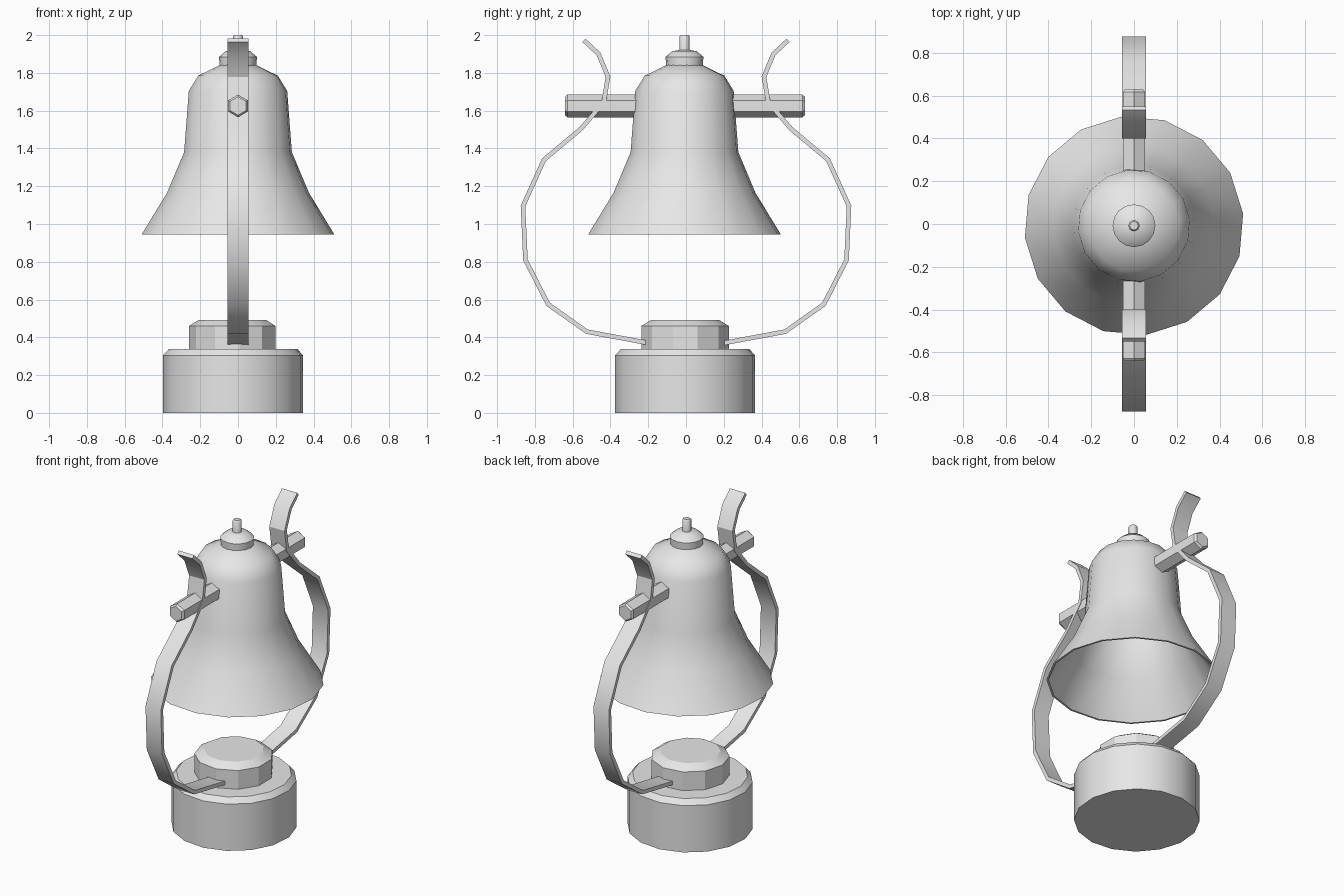
import bpy
import bmesh
from math import sin, cos, pi, radians
from mathutils import Vector, Matrix

if "Cube" in bpy.data.objects:
    bpy.data.objects.remove(bpy.data.objects["Cube"], do_unlink=True)

metal = bpy.data.materials.new("plain_grey")
metal.use_nodes = True
GREY = (0.8, 0.8, 0.8, 1)
metal.diffuse_color = GREY
for node in metal.node_tree.nodes:
    if node.type == "BSDF_PRINCIPLED":
        node.inputs["Base Color"].default_value = GREY


def finish(name, bm, angle):
    """Clean the mesh, shade it smooth below the angle and link it."""
    bmesh.ops.remove_doubles(bm, verts=bm.verts, dist=1e-5)
    bmesh.ops.recalc_face_normals(bm, faces=bm.faces)
    mesh = bpy.data.meshes.new(name)
    bm.to_mesh(mesh)
    bm.free()
    mesh.materials.append(metal)
    mesh.shade_smooth()
    mesh.set_sharp_from_angle(angle=radians(angle))
    obj = bpy.data.objects.new(name, mesh)
    bpy.context.collection.objects.link(obj)
    return obj


def lathe(name, profile, sides, centre=(0, 0, 0), phase=0, angle=30, turn=None):
    """Spin a (radius, height) profile around z, then turn and place it."""
    bm = bmesh.new()
    rings = []
    for r, z in profile:
        if r == 0:
            rings.append([bm.verts.new((0, 0, z))] * sides)
            continue
        ring = []
        for i in range(sides):
            a = radians(phase) + 2 * pi * i / sides
            ring.append(bm.verts.new((r * cos(a), r * sin(a), z)))
        rings.append(ring)
    for low, high in zip(rings, rings[1:]):
        for i in range(sides):
            j = (i + 1) % sides
            corners = list(dict.fromkeys((low[i], low[j], high[j], high[i])))
            bm.faces.new(corners)
    if turn:
        bm.transform(turn)
    bmesh.ops.translate(bm, verts=bm.verts, vec=centre)
    return finish(name, bm, angle)


def strap(name, path, side, width=0.11, thick=0.024):
    """Flat bent bar following a (y, z) path, mitred at every bend."""
    pts = [Vector(p) for p in path]
    bm = bmesh.new()
    rings = []
    for i, p in enumerate(pts):
        before = (p - pts[max(i - 1, 0)]).normalized()
        after = (pts[min(i + 1, len(pts) - 1)] - p).normalized()
        tangent = (before + after).normalized()
        normal = Vector((-tangent.y, tangent.x))
        solid = after if after.length else before
        half = thick / 2 / max(tangent.dot(solid), 0.5)
        a, b = p + normal * half, p - normal * half
        rings.append([bm.verts.new((x, side * q.x, q.y)) for x, q in
                      ((-width / 2, a), (width / 2, a), (width / 2, b), (-width / 2, b))])
    for low, high in zip(rings, rings[1:]):
        for i in range(4):
            j = (i + 1) % 4
            bm.faces.new((low[i], low[j], high[j], high[i]))
    bm.faces.new(rings[0])
    bm.faces.new(rings[-1])
    return finish(name, bm, 30)


# Base: wide drum with a chamfered rim, and a smaller faceted drum on it
base_at = (-0.026, -0.005, 0)
lathe("base", [(0, 0), (0.372, 0), (0.372, 0.305), (0.342, 0.338), (0, 0.338)],
      16, base_at, phase=6)
lathe("base_cap", [(0, 0.33), (0.234, 0.33), (0.234, 0.46), (0.18, 0.493), (0, 0.493)],
      11, base_at, phase=-81.6)

# Bell: thin open shell
outer = [(0.513, 0.945), (0.378, 1.165), (0.287, 1.38), (0.262, 1.705),
         (0.212, 1.785), (0.088, 1.845), (0, 1.85)]
inner = [(max(r - 0.012, 0), z - (0.012 if i > 3 else 0))
         for i, (r, z) in enumerate(outer)]
lathe("bell", inner[::-1] + outer, 16, (0, -0.008, 0), phase=6.3, angle=40)

# Knob and pin on the crown
lathe("knob", [(0, 1.84), (0.098, 1.84), (0.1, 1.885), (0.065, 1.915), (0, 1.925)],
      16, (0, -0.008, 0), angle=45)
lathe("knob_pin", [(0, 1.9), (0.027, 1.9), (0.027, 1.992), (0.02, 2.0), (0, 2.0)],
      8, (0, -0.008, 0), angle=50)

# Hexagonal axle through the bell
lathe("axle", [(0, -0.635), (0.049, -0.635), (0.06, -0.622),
               (0.06, 0.622), (0.049, 0.635), (0, 0.635)],
      6, (0, -0.006, 1.625), phase=90, turn=Matrix.Rotation(pi / 2, 4, "X"))

# Pair of bent straps holding the axle
bend = [(0.2, 0.37), (0.525, 0.43), (0.73, 0.575), (0.85, 0.81), (0.863, 1.095),
        (0.752, 1.34), (0.555, 1.505), (0.435, 1.645), (0.413, 1.78),
        (0.463, 1.9), (0.54, 1.972)]
strap("front_strap", bend, -1)
strap("back_strap", bend, 1)
